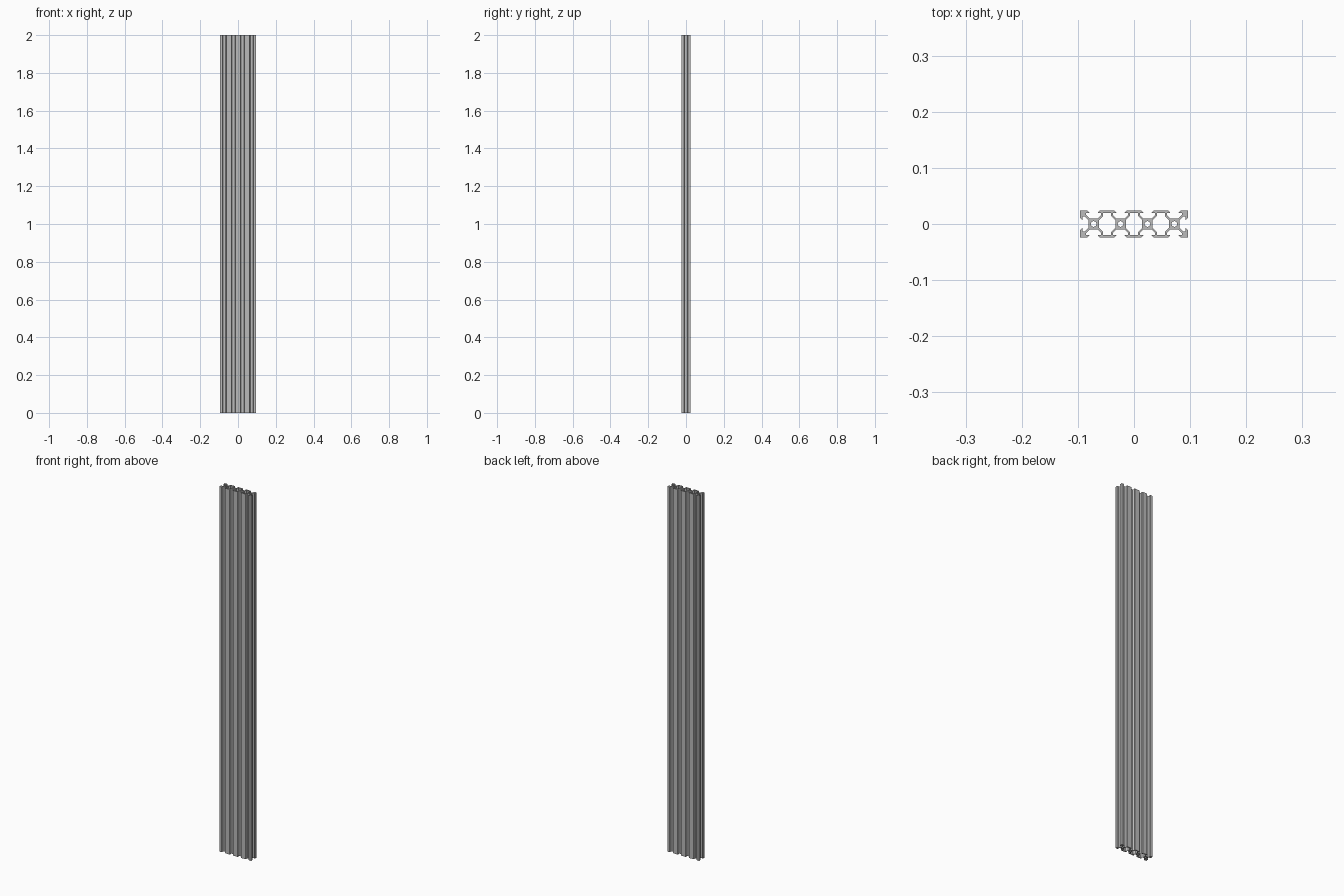
import bpy, bmesh, math

cube = bpy.data.objects.get("Cube")
if cube:
    bpy.data.objects.remove(cube, do_unlink=True)

UNIT = 0.0024          # one profile unit (a cell is 20 units wide)
LENGTH = 2.0
CELLS = (-30, -10, 10, 30)

# Aluminium material
metal = bpy.data.materials.new("aluminium grey")
metal.use_nodes = True
colour = (0.5, 0.5, 0.5, 1)
metal.diffuse_color = colour
metal.node_tree.nodes["Principled BSDF"].inputs["Base Color"].default_value = colour

# V-shaped T-slot, seen as half a contour from the mouth to the floor
half_slot = [(4.58, 10), (3.1, 8.52), (3.1, 8.2), (5.5, 8.2), (5.5, 6.56), (2.84, 3.9)]
slot = [(-x, y) for x, y in half_slot] + half_slot[::-1]

# Outer outline: long side with four slots, short side with one, then the opposite half
side = [(-40, 10)]
for c in CELLS:
    side += [(x + c, y) for x, y in slot]
side.append((40, 10))
side += [(y + 30, -x) for x, y in slot]
loops = [side + [(-x, -y) for x, y in side]]

# Hollow chambers between neighbouring cells
quarter = [(3, 8.2), (3, 5.94), (6.1, 2.84)]
right = quarter + [(x, -y) for x, y in quarter[::-1]]
chamber = right + [(-x, -y) for x, y in right]
for c in (-20, 0, 20):
    loops.append([(x + c, y) for x, y in chamber])

# Round screw bores in the cores
for c in CELLS:
    loops.append([(c + 2.1 * math.cos(a * math.tau / 24), 2.1 * math.sin(a * math.tau / 24))
                  for a in range(24)])

# Fill the cross-section and extrude it to full length
bm = bmesh.new()
for loop in loops:
    verts = [bm.verts.new((x * UNIT, y * UNIT, 0)) for x, y in loop]
    for i, v in enumerate(verts):
        bm.edges.new((verts[i - 1], v))
bmesh.ops.triangle_fill(bm, edges=bm.edges[:], use_beauty=True, use_dissolve=False)
base = bm.faces[:]
ext = bmesh.ops.extrude_face_region(bm, geom=base, use_keep_orig=True)
top = [g for g in ext["geom"] if isinstance(g, bmesh.types.BMVert)]
bmesh.ops.translate(bm, verts=top, vec=(0, 0, LENGTH))
bmesh.ops.recalc_face_normals(bm, faces=bm.faces[:])

mesh = bpy.data.meshes.new("slotted_rail")
bm.to_mesh(mesh)
bm.free()
mesh.materials.append(metal)
rail = bpy.data.objects.new("slotted_rail", mesh)
bpy.context.collection.objects.link(rail)

# Smooth bores, crisp slot edges
bpy.context.view_layer.objects.active = rail
rail.select_set(True)
bpy.ops.object.shade_smooth_by_angle(angle=math.radians(30))
